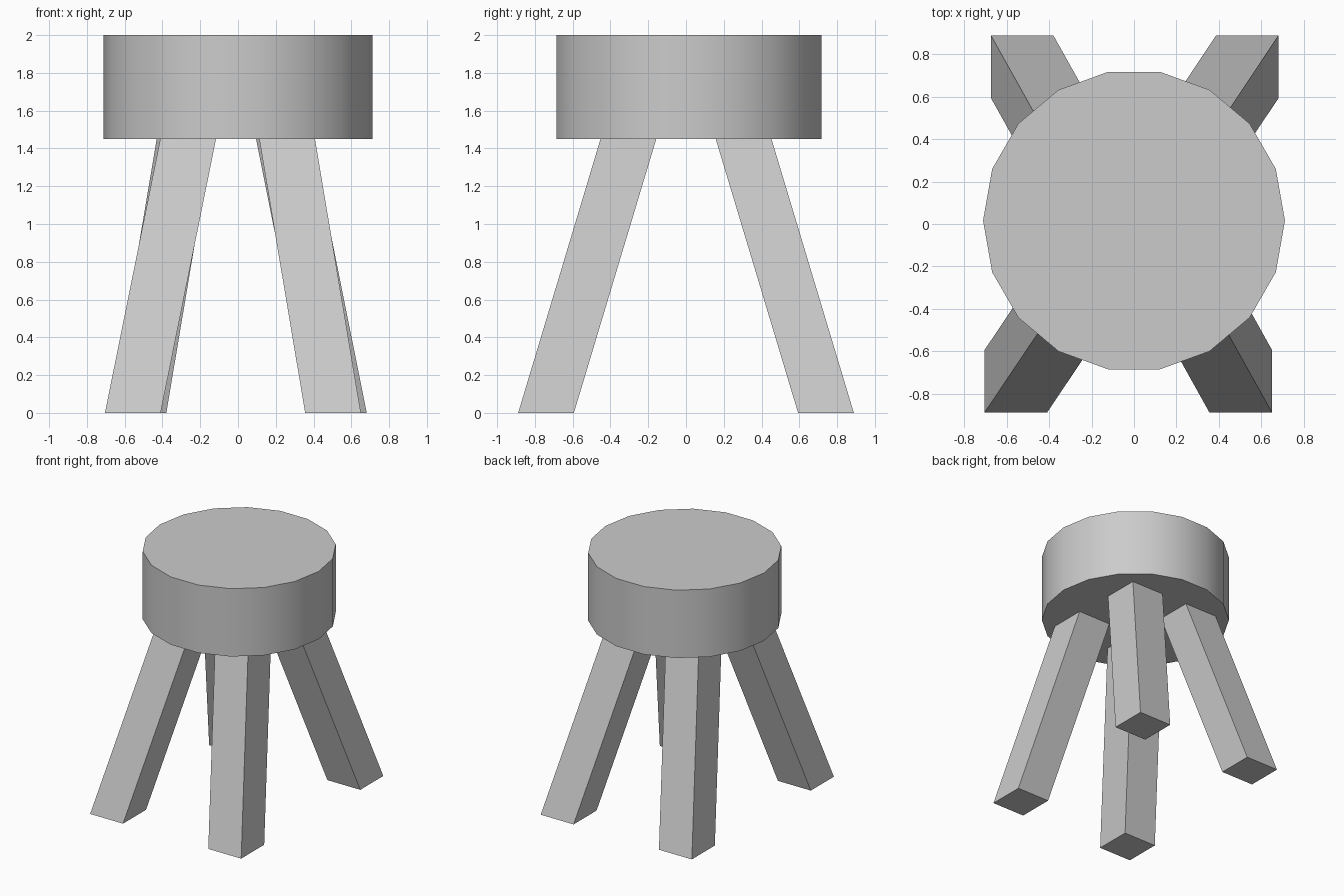
import bpy, bmesh, math
from mathutils import Vector

if "Cube" in bpy.data.objects:
    bpy.data.objects.remove(bpy.data.objects["Cube"])

SEAT_BOTTOM = 1.45
LEG_WIDTH = 0.295

# Round seat: 18-sided drum with softly shaded wall
bpy.ops.mesh.primitive_cylinder_add(vertices=18, radius=0.712, depth=2 - SEAT_BOTTOM,
                                    location=(0, 0.016, (2 + SEAT_BOTTOM) / 2),
                                    rotation=(0, 0, math.pi / 2))
seat = bpy.context.object
seat.name = "seat"
bpy.ops.object.shade_smooth_by_angle(angle=math.radians(30))


# Splayed leg: a square box sheared from its foot to its top
def make_leg(name, foot, top):
    bm = bmesh.new()
    bmesh.ops.create_cube(bm, size=1)
    for v in bm.verts:
        cx, cy = top if v.co.z > 0 else foot
        z = SEAT_BOTTOM if v.co.z > 0 else 0
        v.co = Vector((cx + v.co.x * LEG_WIDTH, cy + v.co.y * LEG_WIDTH, z))
    mesh = bpy.data.meshes.new(name)
    bm.to_mesh(mesh)
    bm.free()
    leg = bpy.data.objects.new(name, mesh)
    bpy.context.collection.objects.link(leg)


# Foot and top centres in x; the legs lean slightly differently
legs = {
    "front_left_leg": (-1, -0.557, -0.264),
    "front_right_leg": (-1, 0.503, 0.260),
    "back_left_leg": (1, -0.527, -0.283),
    "back_right_leg": (1, 0.534, 0.243),
}
for name, (side, foot_x, top_x) in legs.items():
    make_leg(name, (foot_x, side * 0.741), (top_x, side * 0.305))
